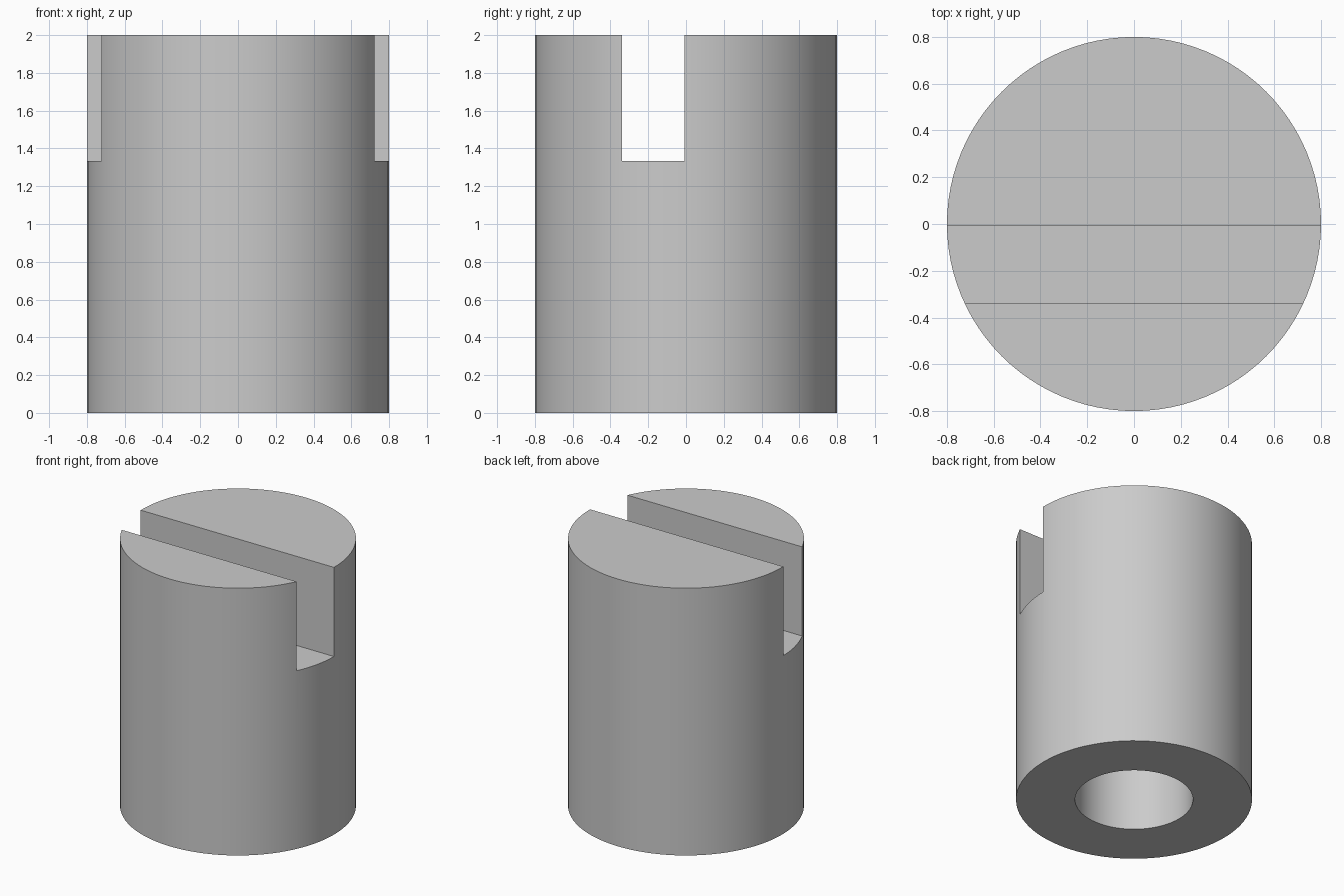
import bpy

if "Cube" in bpy.data.objects:
    bpy.data.objects.remove(bpy.data.objects["Cube"])

SEGMENTS = 96
RADIUS, HEIGHT = 0.8, 2.0
HOLE_RADIUS, HOLE_DEPTH = 0.4, 1.0
SLOT_FRONT, SLOT_BACK, SLOT_FLOOR = -0.34, -0.008, 1.333

grey = bpy.data.materials.new("plain grey")
grey.diffuse_color = (0.6, 0.6, 0.6, 1)
grey.use_nodes = True
grey.node_tree.nodes["Principled BSDF"].inputs["Base Color"].default_value = grey.diffuse_color


def cylinder(name, radius, z0, z1):
    bpy.ops.mesh.primitive_cylinder_add(
        vertices=SEGMENTS, radius=radius, depth=z1 - z0, location=(0, 0, (z0 + z1) / 2))
    ob = bpy.context.object
    ob.name = name
    ob.data.materials.append(grey)
    return ob


def cut(target, cutter):
    mod = target.modifiers.new(cutter.name, 'BOOLEAN')
    mod.operation = 'DIFFERENCE'
    mod.solver = 'EXACT'
    mod.object = cutter
    bpy.context.view_layer.objects.active = target
    bpy.ops.object.modifier_apply(modifier=mod.name)
    bpy.data.objects.remove(cutter)


# Solid round body
body = cylinder("slotted_body", RADIUS, 0, HEIGHT)

# Blind hole in the underside
cut(body, cylinder("hole_cutter", HOLE_RADIUS, -0.2, HOLE_DEPTH))

# Slot across the top, just in front of the middle
top = HEIGHT + 0.2
bpy.ops.mesh.primitive_cube_add(
    size=1, location=(0, (SLOT_FRONT + SLOT_BACK) / 2, (SLOT_FLOOR + top) / 2))
slot = bpy.context.object
slot.name = "slot_cutter"
slot.scale = (2, SLOT_BACK - SLOT_FRONT, top - SLOT_FLOOR)
slot.data.materials.append(grey)
cut(body, slot)

# Smooth walls with sharp rims
bpy.ops.object.select_all(action='DESELECT')
body.select_set(True)
bpy.context.view_layer.objects.active = body
bpy.ops.object.shade_smooth_by_angle()
